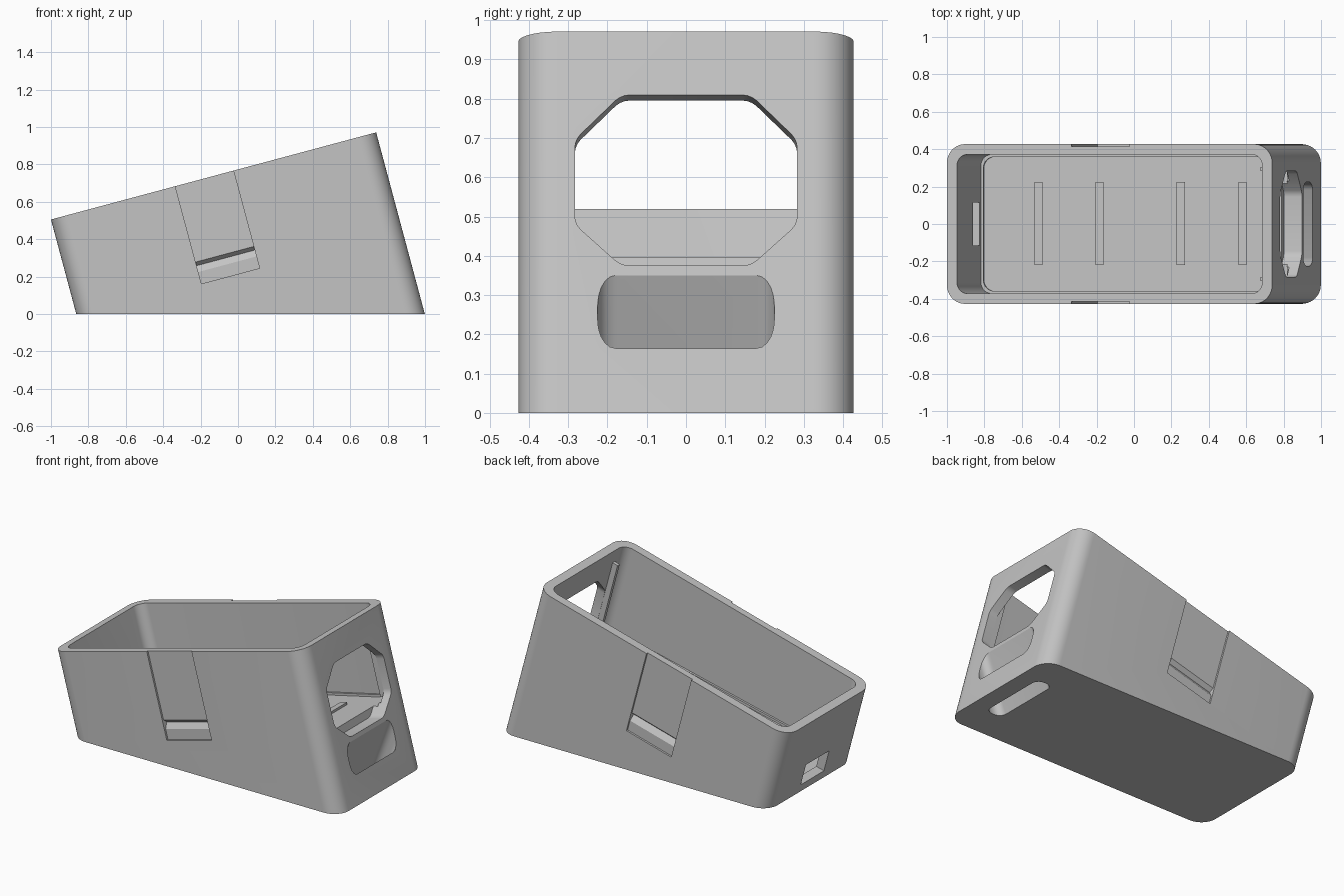
import bpy, bmesh, math
from mathutils import Vector

cube = bpy.data.objects.get("Cube")
if cube:
    bpy.data.objects.remove(cube)

TILT = math.radians(15)
C, S = math.cos(TILT), math.sin(TILT)
LENGTH, HALF, WALL = 1.8, 0.427, 0.055

grey = bpy.data.materials.new("light grey plastic")
grey.use_nodes = True
grey.diffuse_color = (0.55, 0.55, 0.55, 1)
grey.node_tree.nodes["Principled BSDF"].inputs["Base Color"].default_value = (0.55, 0.55, 0.55, 1)


def tilted(u, y, w):
    """Point in the leaning box frame: u along the rim, w up from the rim."""
    return Vector((-1 + u * C - w * S, y, 0.505 + u * S + w * C))


def solid(name, points, vector, bevel=0, segments=8, plane=None):
    """Extrude a profile, round its long edges, and cut off all below a plane."""
    bm = bmesh.new()
    face = bm.faces.new([bm.verts.new(p) for p in points])
    new = bmesh.ops.extrude_face_region(bm, geom=[face])["geom"]
    top = [g for g in new if isinstance(g, bmesh.types.BMVert)]
    bmesh.ops.translate(bm, verts=top, vec=vector)
    if bevel:
        along = Vector(vector).normalized()
        edges = [e for e in bm.edges
                 if abs((e.verts[0].co - e.verts[1].co).normalized().dot(along)) > 0.98]
        bmesh.ops.bevel(bm, geom=edges, offset=bevel, segments=segments,
                        profile=0.5, affect='EDGES')
    if plane:
        bmesh.ops.bisect_plane(bm, geom=bm.verts[:] + bm.edges[:] + bm.faces[:],
                               plane_co=plane[0], plane_no=plane[1], clear_inner=True)
        bmesh.ops.holes_fill(bm, edges=[e for e in bm.edges if e.is_boundary])
    bmesh.ops.recalc_face_normals(bm, faces=bm.faces)
    mesh = bpy.data.meshes.new(name)
    bm.to_mesh(mesh)
    bm.free()
    mesh.materials.append(grey)
    obj = bpy.data.objects.new(name, mesh)
    bpy.context.collection.objects.link(obj)
    return obj


def upright(name, inset, radius, top, plane):
    """Rounded rectangular block standing along the leaning axis."""
    u0, u1, h = inset, LENGTH - inset, HALF - inset
    corners = [tilted(u, y, -1.3) for u, y in ((u0, -h), (u1, -h), (u1, h), (u0, h))]
    return solid(name, corners, tilted(0, 0, top) - tilted(0, 0, -1.3), radius, 10, plane)


def across(name, profile, u0, u1, bevel=0, segments=3):
    """Prism along the box length from a (y, w) profile."""
    return solid(name, [tilted(u0, y, w) for y, w in profile],
                 tilted(u1, 0, 0) - tilted(u0, 0, 0), bevel, segments)


def cut(body, cutter):
    cutter.hide_render = True
    mod = body.modifiers.new("cut", 'BOOLEAN')
    mod.operation, mod.solver, mod.object = 'DIFFERENCE', 'EXACT', cutter
    bpy.context.view_layer.objects.active = body
    bpy.ops.object.modifier_apply(modifier=mod.name)
    bpy.data.objects.remove(cutter)


# Wedge shaped shell with a sloping floor inside
SLOPE = 0.23
floor_normal = Vector((-SLOPE, 0, 1)).normalized()


def floor_z(x):
    return 0.04 + SLOPE * (x + 0.82)


body = upright("enclosure_shell", 0, 0.1, 0, (Vector(), Vector((0, 0, 1))))
for inset, drop in ((WALL, 0), (WALL + 0.013, 0.015)):
    level = Vector((0, 0, floor_z(0) - drop))
    cut(body, upright("cavity", inset, 0.06, 0.2, (level, floor_normal)))

# Eight sided window in the tall end
window = [(0.165, -0.167), (0.283, -0.285), (0.283, -0.508), (0.165, -0.617)]
window += [(-y, w) for y, w in reversed(window)]
cut(body, across("window", window, LENGTH - 0.1, LENGTH + 0.1, 0.02))

# Small port in the short end
port = [(-0.115, -0.47), (0.115, -0.47), (0.115, -0.33), (-0.115, -0.33)]
cut(body, across("port", port, -0.1, 0.1))

# Slanted cable passage from the tall end down through the base
passage = [(0.9425, 0.455), (1.02, 0.33)]
base = [(0.874, -0.04), (0.765, -0.042)]
outline = [Vector((x, -0.225, z)) for x, z in passage + base]
cable = solid("cable_passage", outline, (0, 0.45, 0))
bm = bmesh.new()
bm.from_mesh(cable.data)
long_edges = [e for e in bm.edges
              if abs(e.verts[0].co.y - e.verts[1].co.y) < 0.01
              and abs(e.verts[0].co.z - e.verts[1].co.z) > 0.3]
bmesh.ops.bevel(bm, geom=long_edges, offset=0.045, segments=5, profile=0.5, affect='EDGES')
bm.to_mesh(cable.data)
bm.free()
cut(body, cable)

# Shallow clip recess with a catch groove on both long sides
recess = [(-0.05, 0.05), (0.012, 0.05), (0.012, -0.42), (0.036, -0.44),
          (0.012, -0.475), (0.012, -0.54), (-0.05, -0.54)]
for side in (-1, 1):
    profile = [(side * (HALF - depth), w) for depth, w in recess]
    cut(body, across("clip_recess", profile, 0.688, 1.01))

# Low cross ribs on the floor
for i, x in enumerate((-0.51, -0.185, 0.25, 0.58)):
    a, b = x - 0.022, x + 0.022
    rib = [(a, floor_z(a) - 0.03), (b, floor_z(b) - 0.03), (b, floor_z(b)), (a, floor_z(a))]
    solid(f"floor_rib_{i + 1}", [Vector((px, -0.22, pz)) for px, pz in rib], (0, 0.445, 0))

# Upright guide bars beside the window
for side, name in ((1, "left_guide_bar"), (-1, "right_guide_bar")):
    bar = [(side * y, w) for y, w in ((0.284, -0.09), (0.306, -0.09), (0.306, -0.54), (0.284, -0.54))]
    across(name, bar, LENGTH - WALL - 0.035, LENGTH - WALL + 0.005)

# Smooth rounded corners, keep hard edges
bpy.ops.object.select_all(action='DESELECT')
body.select_set(True)
bpy.context.view_layer.objects.active = body
bpy.ops.object.shade_smooth_by_angle(angle=math.radians(25))
